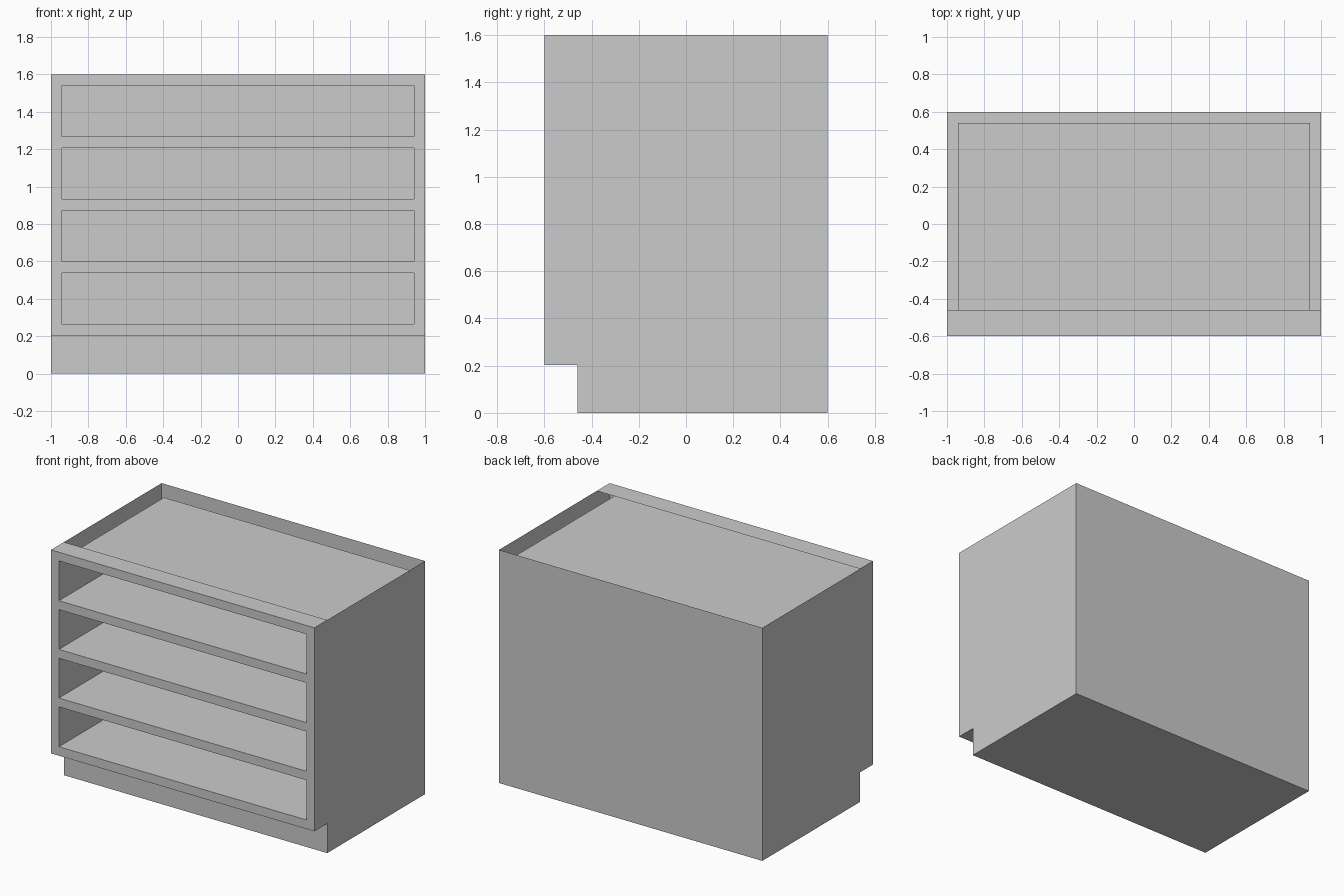
import bpy

if "Cube" in bpy.data.objects:
    bpy.data.objects.remove(bpy.data.objects["Cube"])

W, D, H = 1.0, 0.6, 1.6          # half width, half depth, height
TOE_Y, TOE_Z = -0.46, 0.203      # toe kick recess
IN_X, IN_BACK = 0.94, 0.54       # drawer bay half width and back
BAY_TOP, BAY_H, STEP = 1.54, 0.273, 0.334


def make(name, verts, faces):
    mesh = bpy.data.meshes.new(name)
    mesh.from_pydata(verts, [], faces)
    mesh.update()
    obj = bpy.data.objects.new(name, mesh)
    bpy.context.collection.objects.link(obj)
    return obj


# Carcass: thin open-topped shell swept across x (front is the separate face frame)
profile = [(-D, TOE_Z), (TOE_Y, TOE_Z), (TOE_Y, 0), (D, 0), (D, H), (TOE_Y, H), (-D, H)]
n = len(profile)
verts = [(x, y, z) for x in (-W, W) for y, z in profile]
faces = [(i, i + n, i + n + 1, i + 1) for i in range(n - 1) if i != 4]  # 4 = open top
faces[:] = [tuple(reversed(f)) for f in faces]
faces += [tuple(reversed(range(n))), tuple(range(n, 2 * n))]
make("carcass", verts, faces)
bays = [(BAY_TOP - i * STEP - BAY_H, BAY_TOP - i * STEP) for i in range(4)]

# Face frame: two stiles and the rails between the bays
verts, faces = [], []


def panel(x0, x1, z0, z1):
    b = len(verts)
    verts.extend([(x0, -D, z0), (x1, -D, z0), (x1, -D, z1), (x0, -D, z1)])
    faces.append((b, b + 1, b + 2, b + 3))


panel(-W, -IN_X, TOE_Z, H)
panel(IN_X, W, TOE_Z, H)
upper = H
for low, high in bays:
    panel(-IN_X, IN_X, high, upper)
    upper = low
panel(-IN_X, IN_X, TOE_Z, upper)
make("face_frame", verts, faces)

# Drawer bays: thin boxes open at the front, normals facing inward
for i, (low, high) in enumerate(bays):
    ring = [(-IN_X, low), (IN_X, low), (IN_X, high), (-IN_X, high)]
    v = [(x, y, z) for y in (-D, IN_BACK) for x, z in ring]
    f = [(k, (k + 1) % 4, (k + 1) % 4 + 4, k + 4) for k in range(4)]
    make(f"drawer_bay_{i + 1}", v, f + [(4, 5, 6, 7)])
